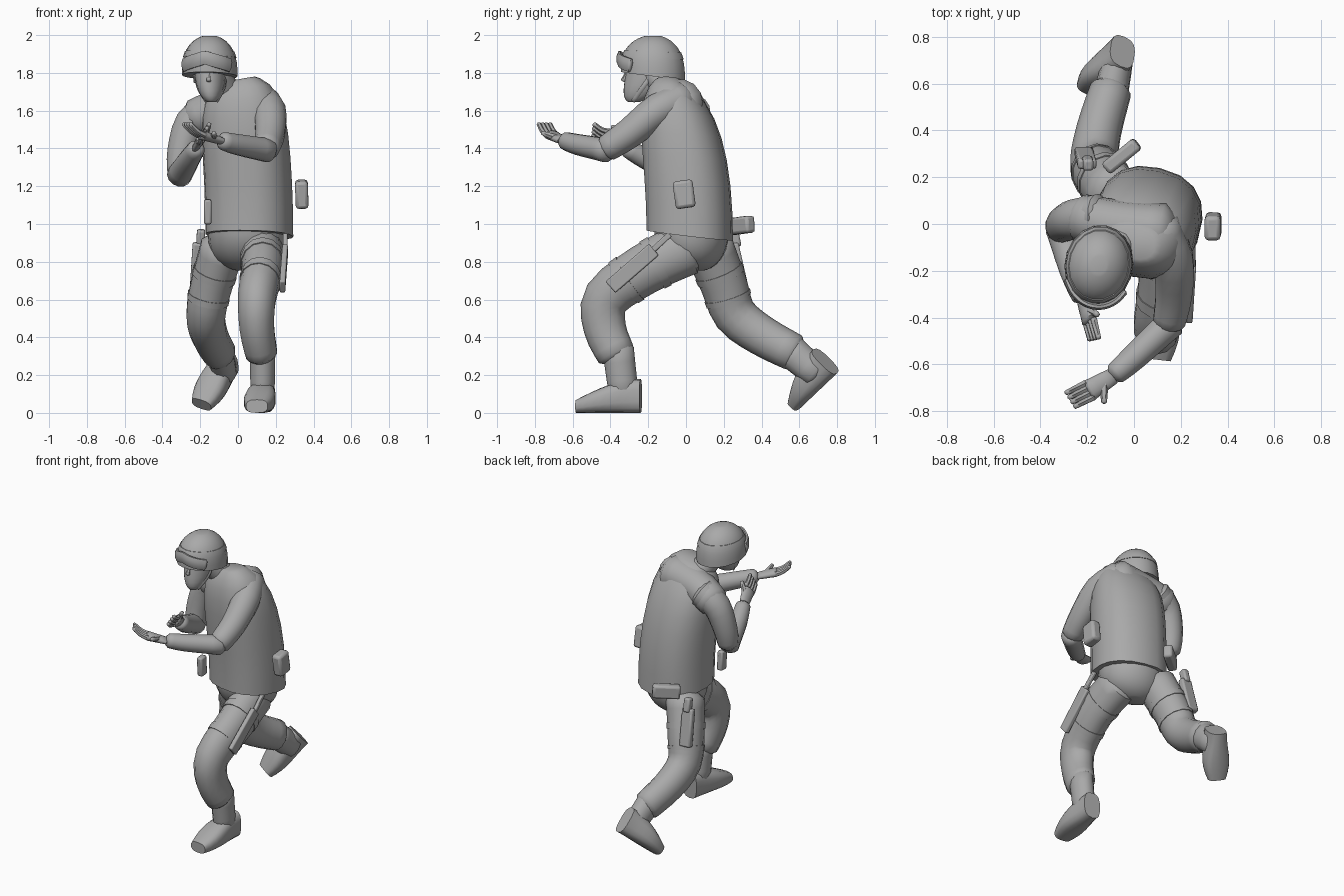
import bpy, bmesh
from math import sin, cos, pi, radians
from mathutils import Vector

if "Cube" in bpy.data.objects:
    bpy.data.objects.remove(bpy.data.objects["Cube"])

grey = bpy.data.materials.new("plain grey")
grey.use_nodes = True
grey.diffuse_color = (.4, .4, .4, 1)
grey.node_tree.nodes["Principled BSDF"].inputs["Base Color"].default_value = grey.diffuse_color
SIDEWAYS, UPWARD = Vector((1, 0, 0)), Vector((0, 0, 1))


def skin(name, frames, sides=14, power=1.0):
    """Loft through frames of (centre, side vector, other vector), capping both ends."""
    bm = bmesh.new()
    loops = []
    for centre, across, other in frames:
        ring = []
        for step in range(sides):
            turn = 2 * pi * (step + .5) / sides
            s, c = sin(turn), cos(turn)
            s = abs(s) ** power * (1 if s > 0 else -1)
            c = abs(c) ** power * (1 if c > 0 else -1)
            ring.append(bm.verts.new(centre + across * c + other * s))
        loops.append(ring)
    for lower, upper in zip(loops, loops[1:]):
        for i in range(sides):
            j = (i + 1) % sides
            bm.faces.new((lower[i], lower[j], upper[j], upper[i]))
    bm.faces.new(loops[0])
    bm.faces.new(loops[-1])
    bmesh.ops.recalc_face_normals(bm, faces=bm.faces)
    mesh = bpy.data.meshes.new(name)
    bm.to_mesh(mesh)
    bm.free()
    mesh.materials.append(grey)
    mesh.shade_smooth()
    mesh.set_sharp_from_angle(angle=radians(50))
    part = bpy.data.objects.new(name, mesh)
    bpy.context.collection.objects.link(part)
    return part


def smooth_path(joints, steps=3):
    """Smooth curve passing through every joint."""
    joints = [Vector(j) for j in joints]
    padded = [joints[0]] + joints + [joints[-1]]
    points = []
    for a, b, c, d in zip(padded, padded[1:], padded[2:], padded[3:]):
        for step in range(steps):
            t = step / steps
            points.append(b + ((c - a) * t + (a * 2 - b * 5 + c * 4 - d) * t * t
                               + (b * 3 - a - c * 3 + d) * t ** 3) / 2)
    return points + [joints[-1]]


def sweep(points, radii, hint, depth=1.0):
    """Frames along a path with softly closed ends; radii run along the hint."""
    frames = []
    last = len(points) - 1
    for i, (point, radius) in enumerate(zip(points, radii)):
        along = (points[min(i + 1, last)] - points[max(i - 1, 0)]).normalized()
        across = (hint - along * along.dot(hint)).normalized()
        frames.append((point, across * radius, along.cross(across) * radius * depth))
        if i in (0, last):
            push = along * radius * min(depth, 1) * (.4 if i else -.4)
            cap = (point + push, frames[-1][1] * .6, frames[-1][2] * .6)
            frames.insert(len(frames) if i else 0, cap)
    return frames


def limb(name, joints, start, end, hint=SIDEWAYS, depth=1.0, sides=14):
    points = smooth_path(joints)
    last = len(points) - 1
    radii = [start + (end - start) * i / last for i in range(last + 1)]
    frames = sweep(points, radii, hint, depth)
    skin(name, frames, sides)
    return frames


def strap(name, frame, following):
    """Thin band hugging a limb between two of its frames."""
    middle = [a.lerp(b, .5) for a, b in zip(frame, following)]
    skin(name, [(c, u * 1.04, v * 1.04) for c, u, v in (frame, middle)])


def dome(name, base, top, width, depth, fullness, yaw, roll=0, pitch=0, start=0, stop=.98,
         power=1.0):
    """Body that closes from a base ring to its top; it may point up or down."""
    base, rise = Vector(base), Vector(top) - Vector(base)
    u, v = Vector((cos(yaw), sin(yaw), 0)), Vector((-sin(yaw), cos(yaw), 0))
    frames = []
    for i in range(10):
        f = start + (stop - start) * sin(pi / 2 * i / 9)
        centre = base + Vector((rise.x * f * f, rise.y * f * f, rise.z * f))
        frames.append((centre,
                       (u + UPWARD * roll * f ** 3) * width * (1 - f ** fullness[0]) ** .5,
                       (v + UPWARD * pitch * (1 - f)) * depth * (1 - f ** fullness[1]) ** .5))
    skin(name, frames, 18, power)


def box(name, bottom, top, width, depth, hint=SIDEWAYS):
    """Straight block between two points with softened edges."""
    bottom, top = Vector(bottom), Vector(top)
    along = (top - bottom).normalized()
    across = (hint - along * along.dot(hint)).normalized()
    other = along.cross(across)
    part = skin(name, [(p, across * width, other * depth) for p in (bottom, top)], 4, 0)
    edge = part.modifiers.new("soft edge", "BEVEL")
    edge.width = min(width, depth) * .5
    edge.segments = 2


def boot(name, heel, toe, up):
    """Foot with a flat sole, tall at the ankle and wide at the ball."""
    heel, toe, up = Vector(heel), Vector(toe), Vector(up).normalized()
    rows = []
    across = (toe - heel).cross(up).normalized()
    for i in range(9):
        f = i / 8
        height = (.07 + .11 * cos(pi * f / 2)) / 2
        width = .058 + .025 * sin(pi * f ** 1.5)
        rows.append((heel.lerp(toe, f) + up * height, across * width, up * height))
    skin(name, rows, power=.7)


def hand(side, wrist, knuckle, tip, across):
    """Flat palm, four curled fingers and a thumb."""
    wrist, knuckle, tip = Vector(wrist), Vector(knuckle), Vector(tip)
    across = Vector(across).normalized()
    limb(side + "_palm", (wrist, knuckle), .036, .048, across, .55)
    for finger in range(4):
        shift = across * (finger - 1.5) * .023
        bend = knuckle.lerp(tip, .5) - UPWARD * .01
        limb(f"{side}_finger_{finger + 1}", [p + shift for p in (knuckle, bend, tip)],
             .016, .012, across, sides=6)
    root = wrist.lerp(knuckle, .4)
    limb(side + "_thumb", (root, root - across * .08 + (tip - knuckle) * .5),
         .022, .012, UPWARD, sides=6)


# Trunk, twisted towards the model's right
twist, turn = radians(-13), radians(-10)
dome("torso", (.06, .02, .94), (0, -.09, 1.78), .23, .225, (8, 4), twist, .2, -.12, power=.85)
dome("pelvis", (.05, .03, .98), (.04, .06, .75), .21, .2, (3, 2), twist)
limb("shoulder_yoke", [(.12, -.04, 1.64), (-.08, -.01, 1.61), (-.23, .03, 1.56)],
     .13, .1, UPWARD)

# Legs with thigh straps
left_leg = limb("left_trouser", [(.12, 0, .87), (.13, -.22, .76), (.1, -.42, .61),
                                 (.1, -.43, .45), (.125, -.37, .31)], .12, .085, depth=1.2)
right_leg = limb("right_trouser", [(-.08, .12, .88), (-.14, .2, .68), (-.17, .26, .52),
                                   (-.15, .4, .41), (-.1, .57, .32)], .12, .09, depth=1.1)
for side, leg in (("left", left_leg), ("right", right_leg)):
    strap(side + "_upper_strap", leg[3], leg[4])
    strap(side + "_lower_strap", leg[5], leg[6])

# Boots
limb("left_boot_shaft", [(.13, -.36, .34), (.13, -.33, .1)], .07, .065, depth=1.2)
limb("right_boot_shaft", [(-.1, .55, .33), (-.07, .69, .21)], .075, .065, depth=1.2)
boot("left_boot", (.14, -.24, 0), (.1, -.58, 0), UPWARD)
boot("right_boot", (-.04, .8, .21), (-.19, .6, .02), (-.1, -.7, .7))

# Arms and hands
limb("left_sleeve", [(.1, -.02, 1.66), (.165, -.15, 1.6), (.17, -.3, 1.48), (.15, -.42, 1.4)],
     .1, .07)
limb("left_forearm", [(.16, -.42, 1.39), (0, -.57, 1.42), (-.08, -.64, 1.44)],
     .065, .047, UPWARD)
limb("right_sleeve", [(-.15, .03, 1.6), (-.25, .02, 1.53), (-.3, 0, 1.38), (-.31, -.02, 1.27)],
     .1, .065)
limb("right_forearm", [(-.31, -.02, 1.26), (-.26, -.2, 1.34), (-.22, -.31, 1.4)],
     .068, .047, UPWARD)
hand("left", (-.09, -.65, 1.44), (-.19, -.71, 1.47), (-.27, -.75, 1.53), (-.5, .8, 0))
hand("right", (-.22, -.32, 1.41), (-.19, -.41, 1.46), (-.17, -.49, 1.5), (-.5, -.1, -.8))

# Head
limb("neck", [(-.04, -.06, 1.66), (-.13, -.18, 1.82)], .08, .07)
dome("head", (-.15, -.19, 1.9), (-.14, -.28, 1.64), .085, .12, (3, 3), turn)
limb("nose", [(-.15, -.31, 1.81), (-.155, -.33, 1.76)], .009, .015, sides=6)
limb("mouth", [(-.175, -.3, 1.71), (-.153, -.315, 1.71), (-.13, -.31, 1.71)],
     .01, .01, UPWARD, sides=6)
for side, sign in (("left", 1), ("right", -1)):
    cheek = Vector((-.145 + sign * .08, -.18, 1.79))
    chin = Vector((-.14 + sign * .03, -.28, 1.65))
    jaw = cheek.lerp(chin, .5) + SIDEWAYS * sign * .015
    limb(side + "_chin_strap", (cheek, jaw, chin), .006, .006, depth=2, sides=6)
    limb(side + "_ear", (cheek, cheek - UPWARD * .04), .014, .01, depth=2, sides=8)

# Helmet with strap and goggles across the brow
crown, rim = (-.15, -.175, 2), (-.15, -.175, 1.785)
dome("helmet", rim, crown, .147, .172, (2.7, 2.7), turn, pitch=-.12)
dome("goggle_strap", rim, crown, .15, .176, (2.7, 2.7), turn, pitch=-.12, start=.45, stop=.6)
brow = []
for i in range(-4, 5):
    angle = radians(15 * i - 90) + turn
    brow.append((-.152 + .142 * cos(angle), -.185 + .168 * sin(angle), 1.88 - abs(i) * .01))
limb("goggles", brow, .038, .038, UPWARD, .4, 8)

# Belt gear
box("side_pouch", (.34, 0, 1.085), (.335, -.02, 1.23), .034, .053)
box("back_roll", (-.12, .235, .985), (.015, .345, 1), .045, .03, UPWARD)
box("front_pouch", (-.16, -.16, 1), (-.16, -.17, 1.13), .02, .03)

# Thigh gear
box("left_sheath", (.25, -.17, .865), (.235, -.4, .665), .015, .04)
box("left_handle", (.25, -.085, .945), (.25, -.2, .84), .012, .015)
box("right_holster", (-.2, .255, .9), (-.215, .31, .66), .04, .022)
box("right_grip", (-.195, .25, .97), (-.2, .27, .88), .022, .025)
